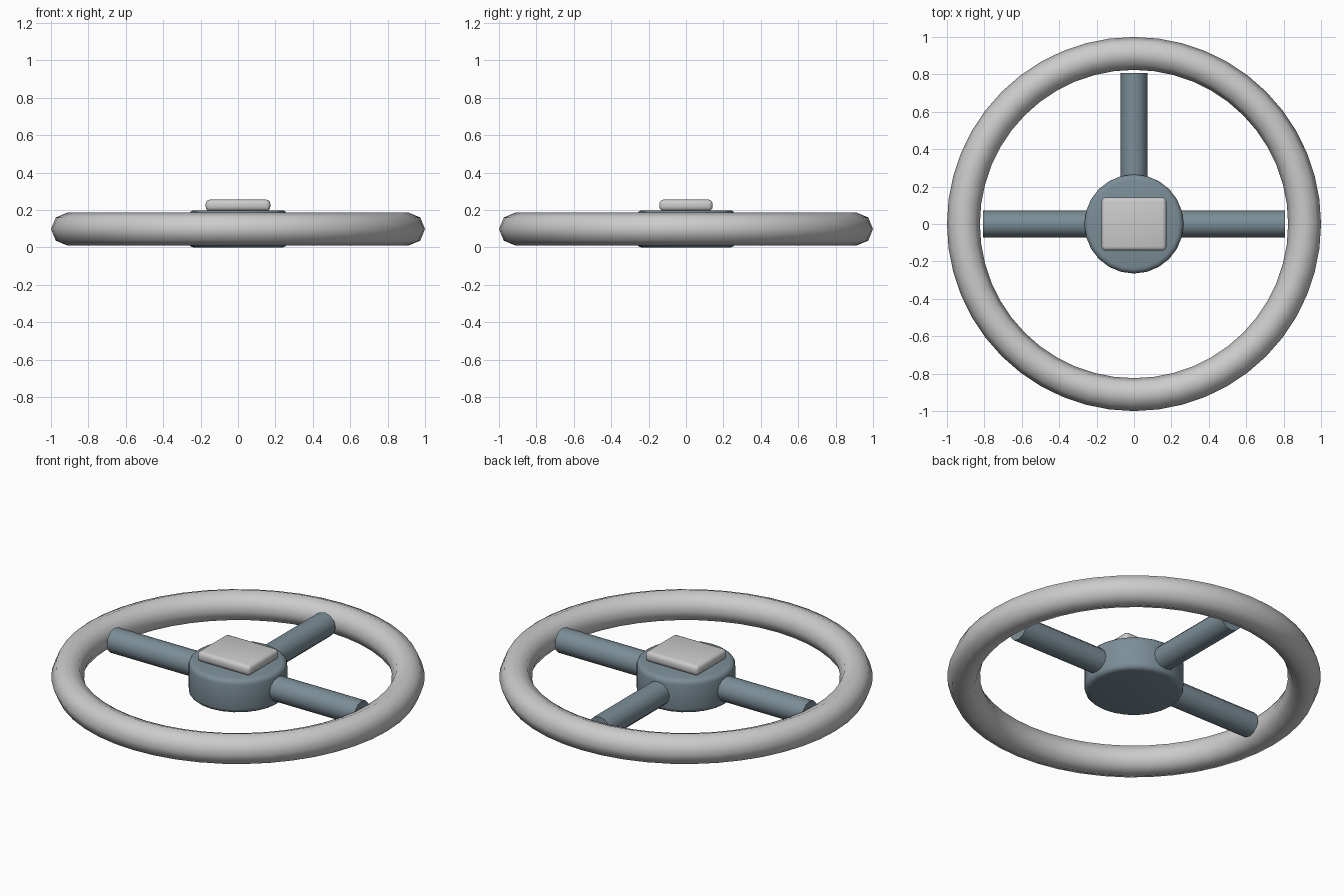
import bpy
from math import pi, cos, sin

if "Cube" in bpy.data.objects:
    bpy.data.objects.remove(bpy.data.objects["Cube"])

slate = bpy.data.materials.new("slate")
slate.diffuse_color = (0.20, 0.27, 0.31, 1)
slate.use_nodes = True
slate.node_tree.nodes["Principled BSDF"].inputs["Base Color"].default_value = slate.diffuse_color


def finish(name, bevel=0, mat=None, angle=50):
    ob = bpy.context.object
    ob.name = name
    bpy.ops.object.transform_apply(location=False, rotation=True, scale=True)
    if bevel:
        mod = ob.modifiers.new("bevel", 'BEVEL')
        mod.width = bevel
        mod.segments = 3
        mod.limit_method = 'ANGLE'
        mod.angle_limit = pi / 4
        bpy.ops.object.modifier_apply(modifier="bevel")
    if mat:
        ob.data.materials.append(mat)
    bpy.ops.object.shade_smooth_by_angle(angle=angle * pi / 180)
    return ob


# Grip ring
bpy.ops.mesh.primitive_torus_add(major_radius=0.912, minor_radius=0.088,
                                 major_segments=48, minor_segments=8,
                                 location=(0, 0, 0.098))
finish("rim")

# Central hub
bpy.ops.mesh.primitive_cylinder_add(vertices=24, radius=0.265, depth=0.198,
                                    location=(0, 0, 0.099))
finish("hub", bevel=0.028, mat=slate)

# Three round spokes: right, back and left
for label, a in (("right", 0), ("back", pi / 2), ("left", pi)):
    inner, outer = 0.15, 0.808
    mid = (inner + outer) / 2
    bpy.ops.mesh.primitive_cylinder_add(vertices=12, radius=0.071,
                                        depth=outer - inner,
                                        location=(mid * cos(a), mid * sin(a), 0.098),
                                        rotation=(0, pi / 2, a))
    finish("spoke_" + label, mat=slate)

# Rounded horn pad
bpy.ops.mesh.primitive_cube_add(size=1, location=(0, 0, 0.225))
bpy.context.object.scale = (0.346, 0.285, 0.06)
finish("horn_pad", bevel=0.022, angle=40)
